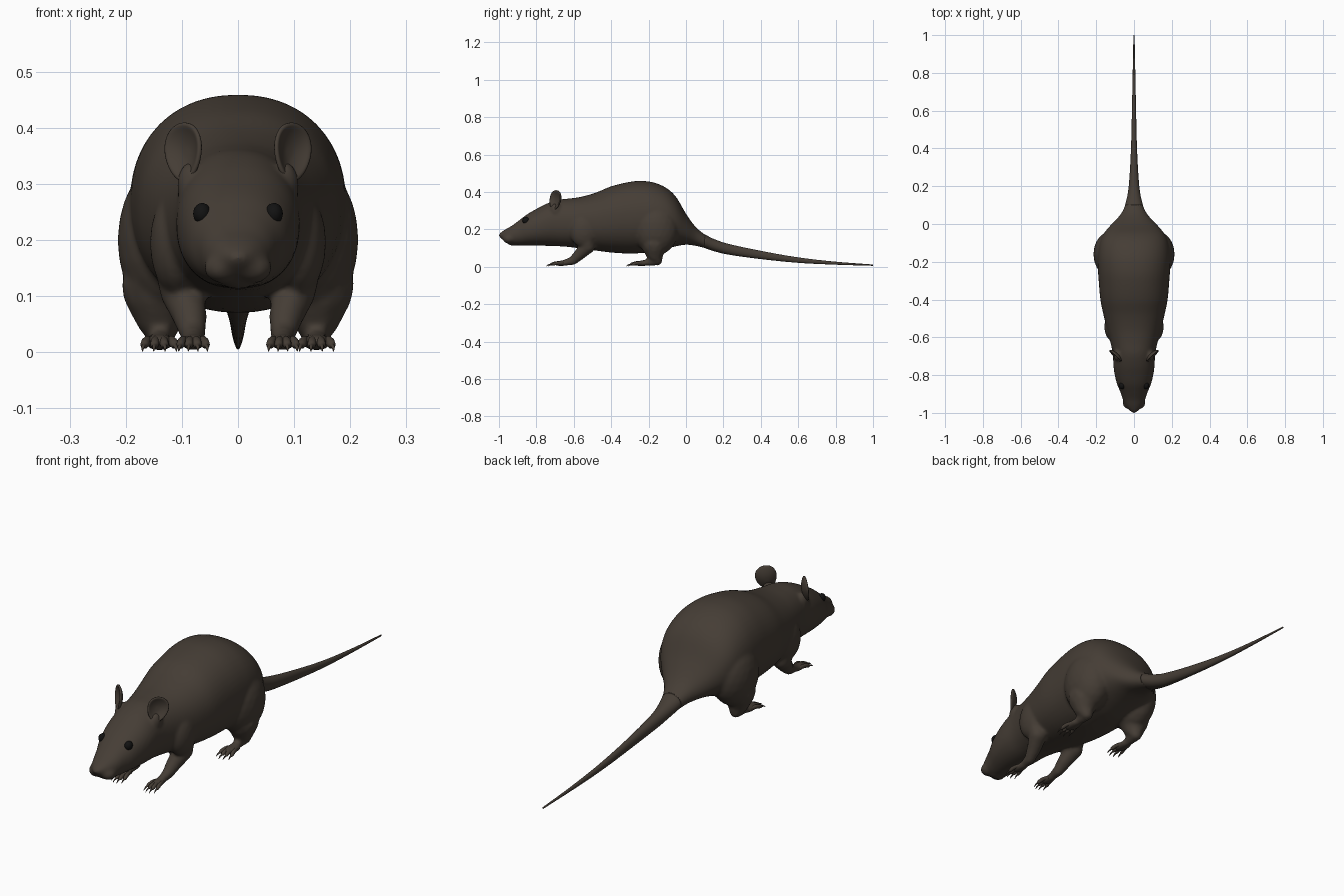
import bpy, bmesh, math
from mathutils import Vector, Matrix

if "Cube" in bpy.data.objects:
    bpy.data.objects.remove(bpy.data.objects["Cube"])


def material(name, rgb):
    m = bpy.data.materials.new(name)
    m.diffuse_color = (*rgb, 1)
    m.use_nodes = True
    m.node_tree.nodes["Principled BSDF"].inputs["Base Color"].default_value = m.diffuse_color
    return m


FUR = material("dark brown fur", (0.060, 0.047, 0.036))
BLACK = material("black eye", (0.006, 0.006, 0.006))


def finish(bm, name, mat):
    bmesh.ops.recalc_face_normals(bm, faces=bm.faces)
    me = bpy.data.meshes.new(name)
    bm.to_mesh(me)
    bm.free()
    for p in me.polygons:
        p.use_smooth = True
    me.materials.append(mat)
    ob = bpy.data.objects.new(name, me)
    bpy.context.scene.collection.objects.link(ob)
    return ob


def smooth_rows(rows, steps):
    """Hermite interpolation of rows along their first column (y)."""
    n = len(rows)

    def slope(i, c):
        a, b = rows[max(i - 1, 0)], rows[min(i + 1, n - 1)]
        return (b[c] - a[c]) / (b[0] - a[0])

    out = []
    for i in range(n - 1):
        p, q = rows[i], rows[i + 1]
        d = q[0] - p[0]
        for s in range(steps):
            t = s / steps
            row = [p[0] + d * t]
            for c in range(1, len(p)):
                row.append((2*t**3 - 3*t*t + 1) * p[c] + (t**3 - 2*t*t + t) * d * slope(i, c)
                           + (3*t*t - 2*t**3) * q[c] + (t**3 - t*t) * d * slope(i + 1, c))
            out.append(row)
    return out + [list(rows[-1])]


def loft(bm, rows, steps=5, sides=32, power=2.0):
    """Rows are (y, x, z, half width, half height)."""
    rings = []
    for y, x, z, w, h in smooth_rows(rows, steps):
        ring = []
        for k in range(sides):
            a = 2 * math.pi * k / sides
            c, s = math.cos(a), math.sin(a)
            ring.append(bm.verts.new((
                x + w * math.copysign(abs(c) ** (2 / power), c), y,
                z + h * math.copysign(abs(s) ** (2 / power), s))))
        rings.append(ring)
    for a, b in zip(rings, rings[1:]):
        for k in range(sides):
            j = (k + 1) % sides
            bm.faces.new((a[k], a[j], b[j], b[k]))
    bm.faces.new(rings[0])
    bm.faces.new(rings[-1])


def blob(bm, c, r, sub=3):
    m = Matrix.Translation(c) @ Matrix.Diagonal((*r, 1))
    bmesh.ops.create_icosphere(bm, subdivisions=sub, radius=1, matrix=m)


def limb(bm, pts, steps=5):
    """Chain of spheres along (x, y, z, radius) points, fused by the remesh."""
    for p, q in zip(pts, pts[1:]):
        for s in range(steps + 1):
            v = Vector(p).lerp(Vector(q), s / steps)
            blob(bm, v[:3], (v[3],) * 3, 2)


# side profile: y, top z, bottom z, half width
profile = [
    (-0.998, 0.172, 0.160, 0.008), (-0.985, 0.187, 0.148, 0.026), (-0.96, 0.203, 0.130, 0.045),
    (-0.93, 0.220, 0.117, 0.059), (-0.89, 0.250, 0.114, 0.072), (-0.85, 0.280, 0.114, 0.089),
    (-0.80, 0.309, 0.113, 0.102), (-0.75, 0.335, 0.112, 0.109), (-0.69, 0.357, 0.110, 0.112),
    (-0.63, 0.364, 0.106, 0.124), (-0.56, 0.374, 0.097, 0.142), (-0.48, 0.397, 0.086, 0.162),
    (-0.40, 0.430, 0.076, 0.178), (-0.30, 0.454, 0.070, 0.187), (-0.24, 0.459, 0.073, 0.191),
    (-0.17, 0.450, 0.080, 0.192), (-0.10, 0.418, 0.097, 0.182), (-0.05, 0.369, 0.110, 0.160),
    (0.0, 0.283, 0.118, 0.118), (0.05, 0.215, 0.112, 0.072), (0.10, 0.173, 0.100, 0.047),
    (0.15, 0.148, 0.083, 0.035), (0.22, 0.124, 0.066, 0.026), (0.40, 0.085, 0.041, 0.016),
    (0.60, 0.050, 0.021, 0.011), (0.80, 0.027, 0.011, 0.007), (1.0, 0.012, 0.005, 0.003)]
rows = [(y, 0, (t + b) / 2, w, (t - b) / 2) for y, t, b, w in profile]

# body, head and legs fused into one skin
bm = bmesh.new()
loft(bm, [r for r in rows if r[0] < 0.16], 4, 48, 2.2)
blob(bm, (0, -0.986, 0.169), (0.021, 0.016, 0.014))            # nose
blob(bm, (0, -0.925, 0.128), (0.03, 0.03, 0.016))              # chin
for s in (-1, 1):
    blob(bm, (s * 0.027, -0.945, 0.150), (0.034, 0.036, 0.027))   # muzzle pads
    blob(bm, (s * 0.083, -0.695, 0.298), (0.026, 0.032, 0.042))   # ear roots
    blob(bm, (s * 0.108, -0.545, 0.195), (0.049, 0.078, 0.095))   # shoulders
    blob(bm, (s * 0.125, -0.160, 0.200), (0.090, 0.120, 0.140))   # thighs
    limb(bm, [(s * 0.108, -0.535, 0.17, 0.046), (s * 0.100, -0.525, 0.11, 0.041),
              (s * 0.086, -0.570, 0.065, 0.032), (s * 0.080, -0.605, 0.032, 0.024),
              (s * 0.080, -0.660, 0.019, 0.016)])
    limb(bm, [(s * 0.140, -0.170, 0.12, 0.070), (s * 0.140, -0.168, 0.068, 0.046),
              (s * 0.138, -0.152, 0.032, 0.026), (s * 0.140, -0.240, 0.018, 0.016)])
    blob(bm, (s * 0.080, -0.668, 0.018), (0.023, 0.042, 0.015))   # front paws
    blob(bm, (s * 0.140, -0.240, 0.018), (0.027, 0.050, 0.015))   # hind paws
body = finish(bm, "body", FUR)
rm = body.modifiers.new("fuse", 'REMESH')
rm.mode = 'VOXEL'
rm.voxel_size = 0.007
rm.use_smooth_shade = True
sm = body.modifiers.new("soften", 'SMOOTH')
sm.factor = 0.5
sm.iterations = 8

# tail
bm = bmesh.new()
loft(bm, [r for r in rows if r[0] > 0.09], 6, 24, 2.1)
finish(bm, "tail", FUR)

for s, side in ((-1, "left"), (1, "right")):
    # toes, each ending in a thin claw
    for part, x0, y0, spread in (("front", 0.080, -0.685, 0.016), ("hind", 0.140, -0.258, 0.019)):
        bm = bmesh.new()
        for k in range(4):
            u = (k - 1.5) / 1.5
            back = 0.012 * u * u
            x, dx, y = s * (x0 + spread * u), s * spread * u, y0 + back
            loft(bm, [(y + 0.02, x - dx * 0.2, 0.018, 0.006, 0.008),
                      (y - 0.012, x + dx * 0.15, 0.020, 0.008, 0.009),
                      (y - 0.036, x + dx * 0.4, 0.014, 0.0075, 0.008),
                      (y - 0.043, x + dx * 0.45, 0.012, 0.004, 0.004),
                      (y - 0.054, x + dx * 0.55, 0.009, 0.003, 0.003),
                      (y - 0.064, x + dx * 0.6, 0.002, 0.0008, 0.001)], 3, 10)
        finish(bm, f"{side}_{part}_toes", FUR)

    # cupped ear facing forward and outward
    bm = bmesh.new()
    nrm = Vector((s * 0.68, -0.73, 0.1)).normalized()
    up = Vector((s * 0.10, 0.22, 1.0))
    up = (up - nrm * up.dot(nrm)).normalized()
    across = up.cross(nrm)
    mid = Vector((s * 0.096, -0.698, 0.356))
    n, rings = 28, []
    for i in range(1, 7):
        r = i / 6
        ring = []
        for k in range(n):
            a = 2 * math.pi * k / n
            w = 0.043 * (1 + 0.18 * math.sin(a))
            ring.append(bm.verts.new(mid + across * (w * r * math.cos(a))
                                     + up * (0.054 * r * math.sin(a))
                                     + nrm * (0.016 * r * r - 0.012)))
        rings.append(ring)
    bm.faces.new(rings[0])
    for a, b in zip(rings, rings[1:]):
        for k in range(n):
            j = (k + 1) % n
            bm.faces.new((a[k], a[j], b[j], b[k]))
    ear = finish(bm, f"{side}_ear", FUR)
    so = ear.modifiers.new("thickness", 'SOLIDIFY')
    so.thickness = 0.009
    so.offset = 0
    ear.modifiers.new("round", 'SUBSURF').levels = 1

    # eye
    bm = bmesh.new()
    blob(bm, (s * 0.064, -0.856, 0.247), (0.016, 0.019, 0.019))
    finish(bm, f"{side}_eye", BLACK)
